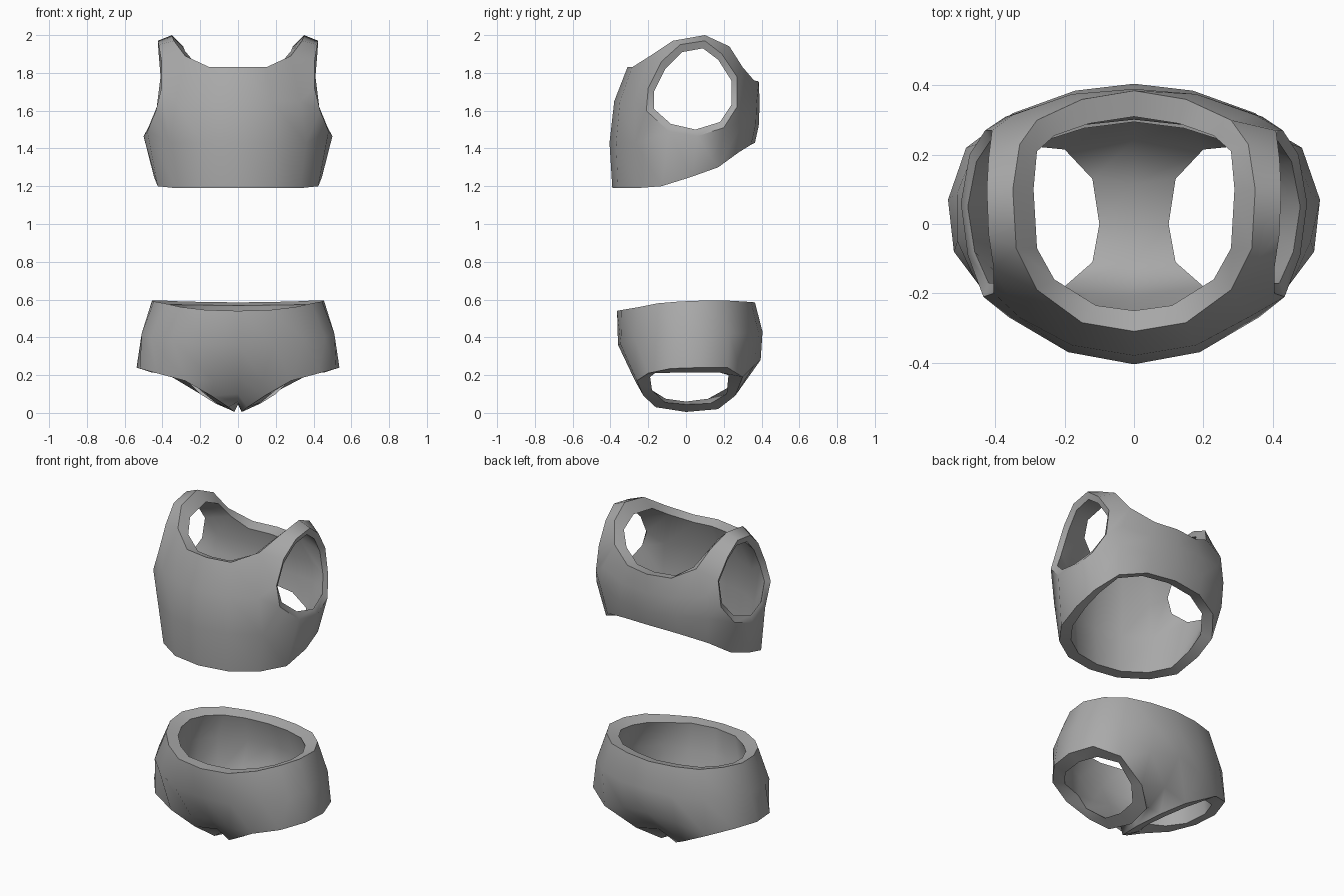
import bpy, bmesh

if "Cube" in bpy.data.objects:
    bpy.data.objects.remove(bpy.data.objects["Cube"])

grey = bpy.data.materials.new("grey_fabric")
grey.diffuse_color = (0.4, 0.4, 0.4, 1)
grey.use_nodes = True
grey.node_tree.nodes["Principled BSDF"].inputs["Base Color"].default_value = grey.diffuse_color


def bridge(faces, a, b):
    """Fill the strip between two polylines of equal length."""
    for i in range(len(a) - 1):
        face = list(dict.fromkeys([a[i], a[i + 1], b[i + 1], b[i]]))
        faces.append(face)


def garment(name, faces, thickness, lining):
    """Mirror the right half and thicken it; lining maps edge points to inner ones."""
    bm = bmesh.new()
    verts, inner = {}, {}
    for p in dict.fromkeys(p for f in faces for p in f):
        for s in ((1,) if p[0] == 0 else (1, -1)):
            v = bm.verts.new((s * p[0], p[1], p[2]))
            verts[p, s] = v
            if p[0] == 0:
                verts[p, -1] = v
            if p in lining:
                q = lining[p]
                inner[len(bm.verts) - 1] = (s * q[0], q[1], q[2])
    for f in faces:
        bm.faces.new([verts[p, 1] for p in f])
        bm.faces.new([verts[p, -1] for p in reversed(f)])
    bmesh.ops.recalc_face_normals(bm, faces=bm.faces)
    # make the outside face outwards, judged on the front-most face
    bm.normal_update()
    front = min(bm.faces, key=lambda f: f.calc_center_median().y)
    if front.normal.y > 0:
        bmesh.ops.reverse_faces(bm, faces=bm.faces)
    mesh = bpy.data.meshes.new(name)
    bm.to_mesh(mesh)
    bm.free()
    obj = bpy.data.objects.new(name, mesh)
    bpy.context.collection.objects.link(obj)
    mesh.materials.append(grey)
    count = len(mesh.vertices)
    mod = obj.modifiers.new("cloth", 'SOLIDIFY')
    mod.thickness = thickness
    mod.offset = -1
    mod.use_even_offset = True
    bpy.ops.object.select_all(action='DESELECT')
    bpy.context.view_layer.objects.active = obj
    obj.select_set(True)
    bpy.ops.object.modifier_apply(modifier="cloth")
    # bevelled bands along the openings
    for i, q in inner.items():
        obj.data.vertices[count + i].co = q
    bpy.ops.object.shade_smooth_by_angle(angle=0.75)
    return obj


# --- cropped top: neck and arm openings, then front and back columns ---
neck = [(0, -.31, 1.83), (.15, -.285, 1.83), (.28, -.19, 1.89),
        (.34, -.07, 1.97), (.35, .1, 2.0), (.33, .23, 1.94),
        (.28, .30, 1.83), (.15, .36, 1.76), (0, .385, 1.755)]
neck_in = [(0, -.25, 1.81), (.11, -.235, 1.81), (.23, -.16, 1.855),
           (.28, -.07, 1.915), (.29, .1, 1.94), (.28, .21, 1.89),
           (.23, .255, 1.81), (.13, .29, 1.745), (0, .31, 1.74)]
arm = [(.435, -.21, 1.6), (.405, -.20, 1.72), (.405, -.13, 1.86),
       (.42, -.03, 1.95), (.425, .1, 1.97), (.42, .19, 1.9),
       (.41, .27, 1.78), (.43, .27, 1.62), (.475, .2, 1.51),
       (.5, .06, 1.465), (.48, -.09, 1.49)]
arm_in = [(.42, -.17, 1.61), (.39, -.17, 1.70), (.39, -.11, 1.82),
          (.405, -.02, 1.91), (.41, .09, 1.93), (.405, .17, 1.87),
          (.395, .24, 1.76), (.415, .24, 1.63), (.455, .18, 1.54),
          (.48, .05, 1.50), (.46, -.08, 1.53)]
hem = [(.425, -.13, 1.2), (.445, .03, 1.25), (.43, .17, 1.3)]
f0 = [neck[0], (0, -.38, 1.65), (0, -.405, 1.43), (0, -.39, 1.19)]
f1 = [neck[1], (.18, -.35, 1.65), (.19, -.37, 1.43), (.18, -.36, 1.19)]
f2 = [neck[2], (.33, -.27, 1.65), (.36, -.27, 1.43), (.33, -.26, 1.19)]
b0 = [neck[8], (0, .39, 1.64), (0, .385, 1.52), (0, .365, 1.43)]
b1 = [neck[7], (.18, .375, 1.65), (.19, .37, 1.53), (.19, .345, 1.42)]
b2 = [neck[6], (.35, .315, 1.68), (.37, .31, 1.55), (.345, .28, 1.38)]

faces = []
for a, b in ((f0, f1), (f1, f2), (b0, b1), (b1, b2),       # chest and back
             (neck[2:7], arm[2:7]),                        # shoulder strap
             (f2[:3], arm[2::-1]),                         # front of armhole
             ([f2[2], f2[2], f2[3]], [arm[0], arm[10], hem[0]]),
             (arm[10:7:-1], hem),                          # under the arm
             (b2[:2], arm[6:8]),                           # back of armhole
             ([b2[1], b2[2]], [arm[7], arm[7]]),
             ([b2[2], b2[2], b2[3]], [arm[7], arm[8], hem[2]])):
    bridge(faces, a, b)
garment("cropped_top", faces, 0.065, dict(zip(neck + arm, neck_in + arm_in)))

# --- briefs: columns from front centre round to back centre ---
cols = [[(0, -.365, .54), (0, -.36, .36), (0, -.27, .19)],
        [(.17, -.34, .545), (.19, -.345, .36), (.13, -.27, .17)],
        [(.30, -.25, .56), (.35, -.27, .39), (.28, -.26, .17)],
        [(.39, -.15, .58), (.46, -.16, .40), (.43, -.20, .21)],
        [(.445, -.03, .59), (.51, -.05, .42), (.52, -.08, .235)],
        [(.455, .1, .595), (.51, .09, .42), (.537, .07, .24)],
        [(.40, .21, .595), (.455, .23, .42), (.485, .22, .24)],
        [(.30, .30, .59), (.35, .32, .42), (.35, .30, .19)],
        [(.16, .345, .587), (.17, .385, .42), (.18, .36, .25)],
        [(0, .365, .585), (0, .405, .43), (0, .395, .28)]]
# gusset between the leg openings
middle = [(0, -.20, .10), (0, -.12, .06), (0, 0, .045), (0, .13, .06), (0, .27, .13)]
leg = [(.14, -.225, .09), (.05, -.16, .03), (.02, 0, .005), (.05, .17, .02),
       (.16, .26, .09)]
leg_in = [(.20, -.18, .12), (.12, -.11, .055), (.10, 0, .045), (.12, .13, .05),
          (.20, .215, .10)]
side = [c[2] for c in cols[2:8]]
side_in = [(.25, -.19, .19), (.37, -.165, .21), (.445, -.07, .213),
           (.46, .07, .215), (.42, .18, .213), (.30, .225, .20)]
lining = dict(zip(leg + side, leg_in + side_in))
lining.update({m: (0, m[1] * .9, m[2] + .015) for m in middle})

faces = []
for a, b in zip(cols, cols[1:]):
    bridge(faces, a, b)
bridge(faces, [cols[0][2]] + middle + [cols[9][2]],
       [cols[1][2]] + leg + [cols[8][2]])
faces += [[cols[1][2], cols[2][2], leg[0]], [cols[8][2], cols[7][2], leg[4]]]
garment("briefs", faces, 0.072, lining)
